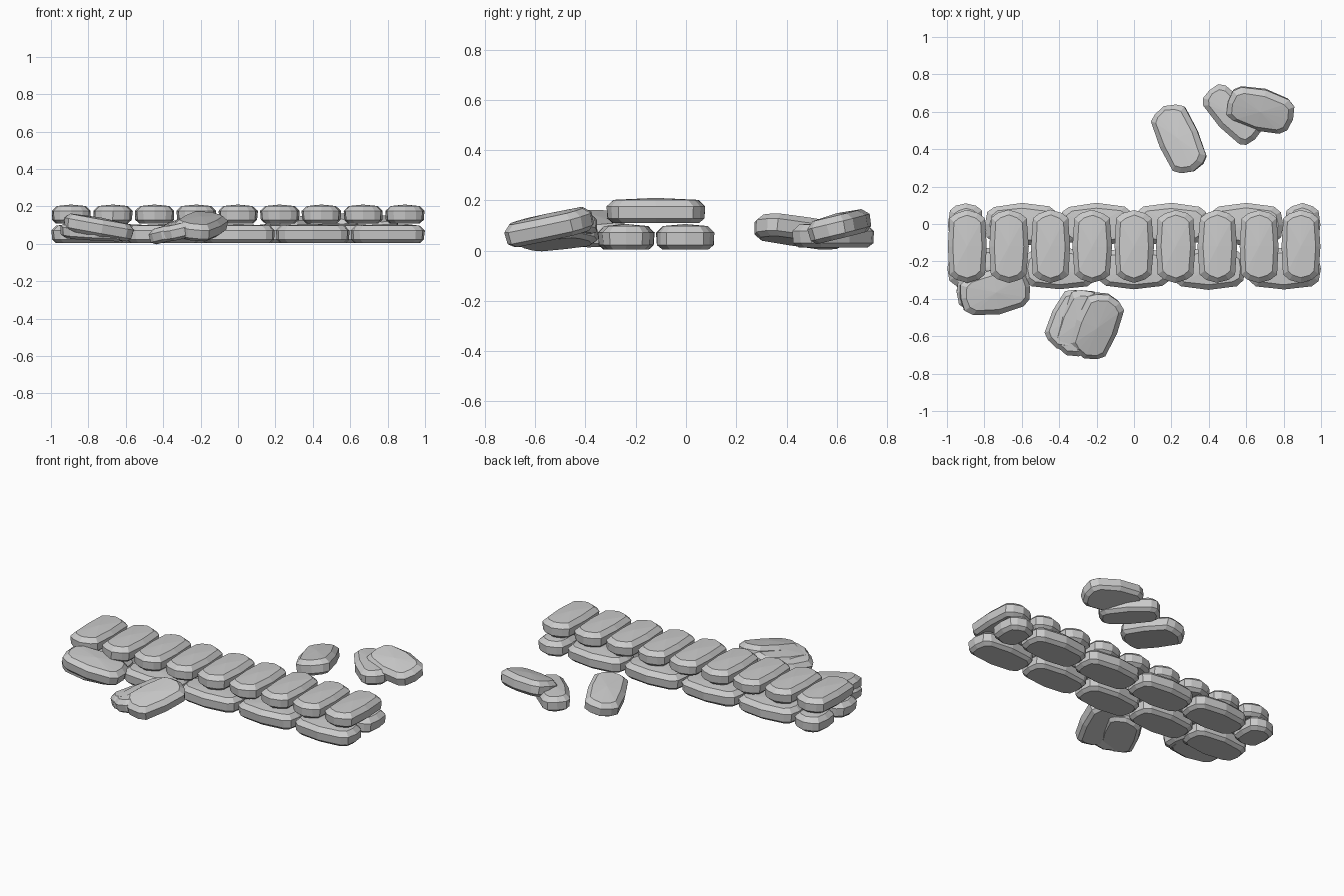
import bpy, bmesh, random
from math import radians
from mathutils import Vector

if "Cube" in bpy.data.objects:
    bpy.data.objects.remove(bpy.data.objects["Cube"])

random.seed(4)


def stone(name, size, loc, rot=(0, 0, 0), jitter=0.002):
    """Worn block: bulged 12-sided outline, bevelled rims, slightly domed top."""
    a, b, h = size[0] / 2, size[1] / 2, size[2]
    m = min(a, b)
    # quarter outline: bulged side middle, then the chamfered corner
    quarter = [(a, 0), (a - 0.10 * m, b - 0.42 * m), (a - 0.42 * m, b - 0.17 * m)]
    outline = list(quarter)
    outline += [(0, b)] + [(-x, y) for x, y in quarter[:0:-1]]
    outline += [(-x, -y) for x, y in quarter]
    outline += [(0, -b)] + [(x, -y) for x, y in quarter[:0:-1]]

    # rings as (inset, height): underside, lower rim, upper rim, top edge
    rings = [(0.024, 0), (0.003, 0.18 * h), (0.0, 0.66 * h), (0.027, 0.92 * h)]
    bm = bmesh.new()
    loops = []
    for inset, z in rings:
        sx, sy = (a - inset) / a, (b - inset) / b
        loops.append([bm.verts.new((x * sx + random.uniform(-jitter, jitter),
                                    y * sy + random.uniform(-jitter, jitter),
                                    z - h / 2)) for x, y in outline])
    n = len(outline)
    for lo, hi in zip(loops, loops[1:]):
        for i in range(n):
            j = (i + 1) % n
            bm.faces.new((lo[i], lo[j], hi[j], hi[i]))
    bm.faces.new(loops[0][::-1])
    crown = bm.verts.new((0, 0, h / 2))
    top = loops[-1]
    for i in range(n):
        bm.faces.new((top[i], top[(i + 1) % n], crown))
    bmesh.ops.recalc_face_normals(bm, faces=bm.faces)
    mesh = bpy.data.meshes.new(name)
    bm.to_mesh(mesh)
    bm.free()
    obj = bpy.data.objects.new(name, mesh)
    obj.location = Vector(loc)
    obj.rotation_euler = [radians(r) for r in rot]
    bpy.context.collection.objects.link(obj)
    return obj


# front base course: five long blocks
for i in range(5):
    stone("front_base_block", (0.395, 0.225, 0.102), (-0.8 + 0.4 * i, -0.238, 0.055))

# back base course: four long blocks with a half block at each end
for i in range(4):
    stone("back_base_block", (0.395, 0.23, 0.102), (-0.6 + 0.4 * i, -0.003, 0.055))
for s in (-1, 1):
    stone("back_end_block", (0.19, 0.23, 0.102), (s * 0.9, -0.003, 0.055))

# capping course: nine blocks laid across the wall
for i in range(9):
    stone("cap_block", (0.21, 0.39, 0.10), (-0.892 + 0.223 * i, -0.12, 0.16))

# fallen blocks leaning on the front left
stone("leaning_block_upper", (0.38, 0.24, 0.10), (-0.745, -0.365, 0.092), (3, 10, 10))
stone("leaning_block_lower", (0.36, 0.23, 0.09), (-0.77, -0.355, 0.072), (6, 3, 2))

# fallen blocks in front of the wall
stone("front_rubble_upper", (0.23, 0.37, 0.10), (-0.2, -0.545, 0.098), (11, 9, -20))
stone("front_rubble_middle", (0.22, 0.37, 0.09), (-0.29, -0.53, 0.088), (10, -10, -24))
stone("front_rubble_lower", (0.22, 0.34, 0.09), (-0.335, -0.515, 0.068), (6, -12, -28))

# fallen blocks behind the wall
stone("back_rubble_single", (0.22, 0.385, 0.10), (0.24, 0.455, 0.08), (-8, -7, 25))
stone("back_rubble_lower", (0.36, 0.19, 0.10), (0.525, 0.585, 0.062), (0, 0, -47))
stone("back_rubble_upper", (0.36, 0.23, 0.10), (0.675, 0.61, 0.1), (13, 4, -15))
